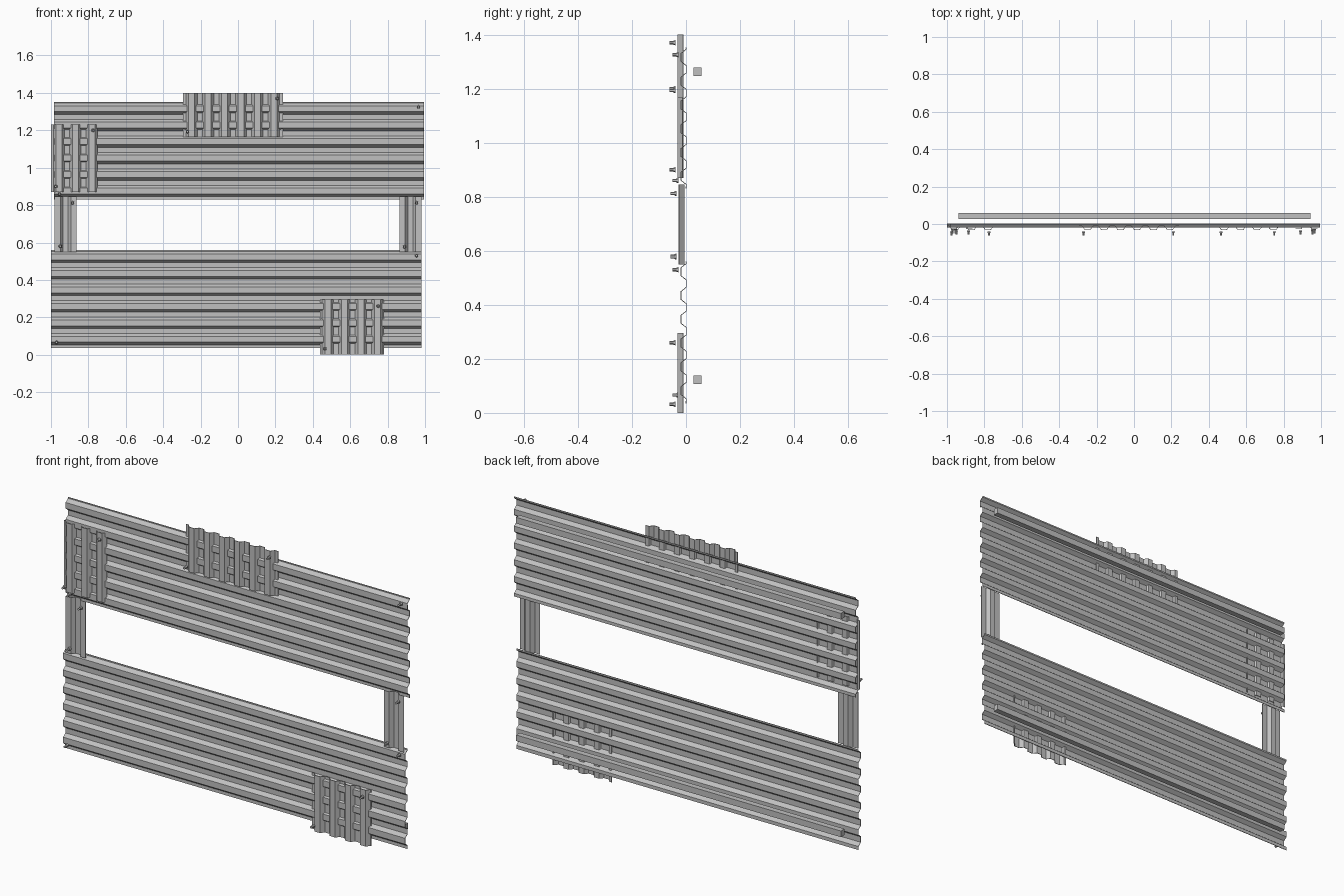
import bpy
import bmesh
from mathutils import Matrix, Vector

cube = bpy.data.objects.get("Cube")
if cube:
    bpy.data.objects.remove(cube, do_unlink=True)

# One galvanised grey for everything
steel = bpy.data.materials.new("galvanised_grey")
GREY = (0.53, 0.53, 0.53, 1)
steel.use_nodes = True
steel.diffuse_color = GREY
steel.node_tree.nodes["Principled BSDF"].inputs["Base Color"].default_value = GREY

PERIOD = 0.088
RIDGE, FOOT = 0.015, 0.030   # half widths of the ridge top and of its base
DEPTH, THICK = 0.022, 0.003


def finish(bm, name):
    bmesh.ops.recalc_face_normals(bm, faces=bm.faces)
    mesh = bpy.data.meshes.new(name)
    bm.to_mesh(mesh)
    bm.free()
    mesh.materials.append(steel)
    obj = bpy.data.objects.new(name, mesh)
    bpy.context.collection.objects.link(obj)
    return obj


def wave(u, centre):
    """Ridge height, 0 to 1, of the trapezoid corrugation."""
    d = abs((u - centre + PERIOD / 2) % PERIOD - PERIOD / 2)
    return min(1, max(0, (FOOT - d) / (FOOT - RIDGE)))


def sheet(name, x, z, centre, front, upright):
    """Corrugated sheet over ranges x and z; upright ridges run along z."""
    across, along = (x, z) if upright else (z, x)
    cuts = {across[0], across[1]}
    for k in range(-30, 31):
        for off in (-FOOT, -RIDGE, RIDGE, FOOT):
            u = centre + k * PERIOD + off
            if across[0] < u < across[1]:
                cuts.add(u)
    bm = bmesh.new()
    previous = None
    for u in sorted(cuts):
        y = front + THICK / 2 + (DEPTH - THICK) * (1 - wave(u, centre))
        row = [bm.verts.new((u, y, v) if upright else (v, y, u)) for v in along]
        if previous:
            bm.faces.new((previous[0], row[0], row[1], previous[1]))
        previous = row
    obj = finish(bm, name)
    mod = obj.modifiers.new("thickness", "SOLIDIFY")
    mod.thickness = THICK
    mod.offset = 0


def batten(name, x, y, z):
    bm = bmesh.new()
    size = [b - a for a, b in (x, y, z)]
    mid = [(a + b) / 2 for a, b in (x, y, z)]
    bmesh.ops.create_cube(bm, size=1, matrix=Matrix.Translation(mid) @ Matrix.Diagonal((*size, 1)))
    finish(bm, name)


def screw(name, x, z, back):
    """Roofing screw: tapered washer with a six-sided head in front."""
    bm = bmesh.new()
    turn = Matrix.Rotation(1.5707963, 4, "X")
    for r1, r2, depth, y in ((0.010, 0.008, 0.008, back - 0.004),
                             (0.006, 0.006, 0.015, back - 0.0145)):
        bmesh.ops.create_cone(bm, cap_ends=True, segments=6, radius1=r1, radius2=r2, depth=depth,
                              matrix=Matrix.Translation(Vector((x, y, z))) @ turn)
    finish(bm, name)


# Two wide wall sheets
sheet("upper_panel", (-0.985, 0.995), (0.83, 1.352), 1.3155, -0.020, False)
sheet("lower_panel", (-1.0, 0.982), (0.035, 0.56), 0.5225, -0.020, False)

# Short posts joining the sheets: two ridges around a central valley
for side, cx in (("right", -0.922), ("left", 0.922)):
    sheet(side + "_post", (cx - 0.058, cx + 0.058), (0.55, 0.845), cx + PERIOD / 2, -0.027, True)

# Upright patches over the sheets
sheet("top_patch", (-0.293, 0.24), (1.165, 1.4), -0.248, -0.031, True)
sheet("side_patch", (-1.0, -0.752), (0.87, 1.232), -0.957, -0.031, True)
sheet("bottom_patch", (0.438, 0.78), (0, 0.295), 0.481, -0.031, True)

# Rails behind the sheets
for name, low in (("upper_rail", 1.247), ("lower_rail", 0.107)):
    batten(name, (-0.938, 0.944), (0.028, 0.058), (low, low + 0.032))

# Screws, grouped by the surface they hold
groups = {
    "panel_screw": (-0.028, [(0.965, 1.325), (-0.955, 0.86), (0.955, 0.53), (-0.97, 0.066)]),
    "post_screw": (-0.035, [(-0.885, 0.812), (-0.95, 0.58), (0.955, 0.812), (0.89, 0.577)]),
    "patch_screw": (-0.039, [(0.21, 1.37), (-0.27, 1.193), (-0.775, 1.2), (-0.975, 0.9),
                             (0.75, 0.26), (0.465, 0.032)]),
}
for name, (back, spots) in groups.items():
    for i, (x, z) in enumerate(spots):
        screw(f"{name}_{i + 1}", x, z, back)
